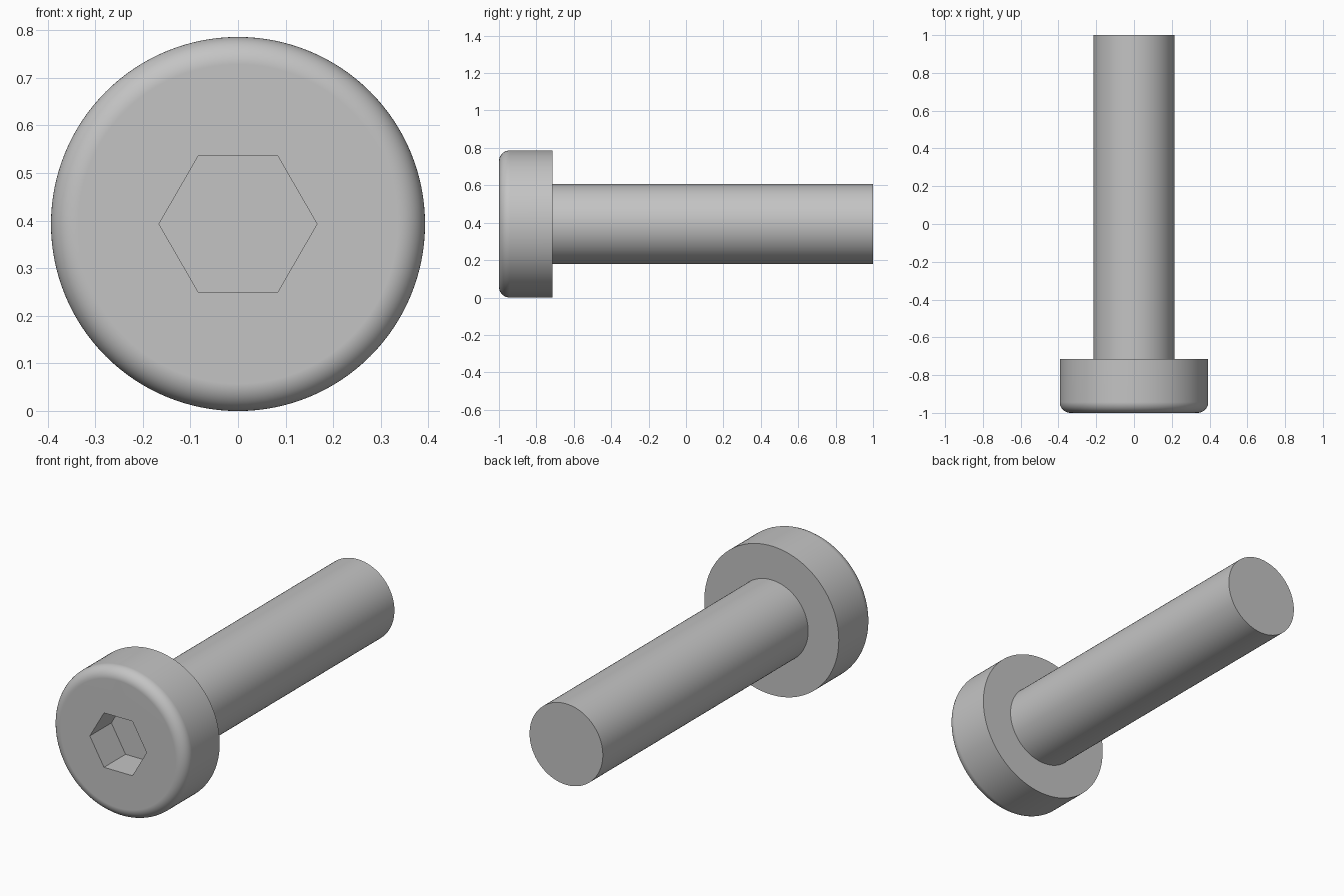
import bpy, bmesh, math

cube = bpy.data.objects.get("Cube")
if cube:
    bpy.data.objects.remove(cube, do_unlink=True)

HEAD_R, SHANK_R, FILLET = 0.393, 0.214, 0.057
FRONT, HEAD_BACK, END = -1.0, -0.714, 1.0
HEX_R, HEX_DEPTH = 0.166, 0.18
SIDES, STEPS = 128, 12

steel = bpy.data.materials.new("steel grey")
steel.use_nodes = True
grey = (0.55, 0.55, 0.55, 1)
steel.diffuse_color = grey
steel.node_tree.nodes["Principled BSDF"].inputs["Base Color"].default_value = grey

bm = bmesh.new()


def ring(radius, y, sides=SIDES):
    """Circle of vertices around the bolt axis."""
    angles = [math.tau * i / sides for i in range(sides)]
    return [bm.verts.new((radius * math.cos(a), y, HEAD_R + radius * math.sin(a)))
            for a in angles]


def skin(a, b):
    """Band of quads between two rings."""
    n = len(a)
    for i in range(n):
        j = (i + 1) % n
        bm.faces.new((a[i], a[j], b[j], b[i]))


def loop_edges(verts):
    return [bm.edges.get((v, verts[i - 1])) for i, v in enumerate(verts)]


# Rounded head, underside and shank as one revolved profile
profile = []
for i in range(STEPS + 1):
    t = math.pi / 2 * i / STEPS
    profile.append((HEAD_R - FILLET * (1 - math.sin(t)),
                    FRONT + FILLET * (1 - math.cos(t))))
profile += [(HEAD_R, HEAD_BACK), (SHANK_R, HEAD_BACK), (SHANK_R, END)]
rings = [ring(r, y) for r, y in profile]
for a, b in zip(rings, rings[1:]):
    skin(a, b)
bm.faces.new(rings[-1])

# Hexagonal socket
mouth = ring(HEX_R, FRONT, 6)
floor = ring(HEX_R, FRONT + HEX_DEPTH, 6)
skin(mouth, floor)
bm.faces.new(floor)

# Flat front face around the socket
bmesh.ops.triangle_fill(bm, edges=loop_edges(rings[0]) + loop_edges(mouth),
                        use_beauty=True)
bmesh.ops.recalc_face_normals(bm, faces=bm.faces)

mesh = bpy.data.meshes.new("socket_bolt")
bm.to_mesh(mesh)
bm.free()
mesh.materials.append(steel)
bolt = bpy.data.objects.new("socket_bolt", mesh)
bpy.context.collection.objects.link(bolt)

# Smooth round sides, crisp rims and flat faces
bpy.ops.object.select_all(action="DESELECT")
bolt.select_set(True)
bpy.context.view_layer.objects.active = bolt
bpy.ops.object.shade_smooth_by_angle(angle=math.radians(30))
weighted = bolt.modifiers.new("flat_face_normals", "WEIGHTED_NORMAL")
weighted.keep_sharp = True
